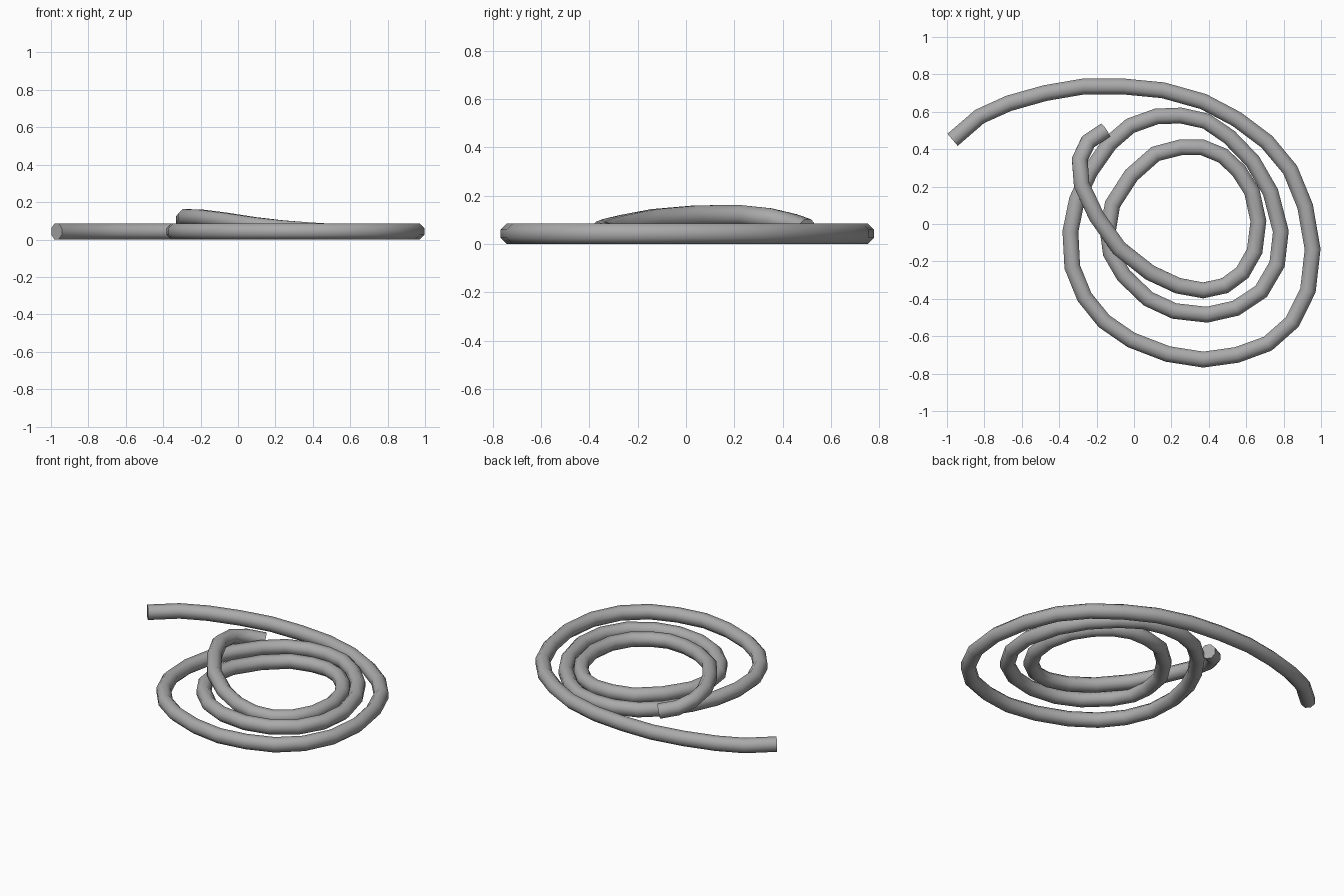
import bpy, bmesh, math
from mathutils import Vector

if "Cube" in bpy.data.objects:
    bpy.data.objects.remove(bpy.data.objects["Cube"])

SIDES, APOTHEM = 8, 0.0425
RADIUS = APOTHEM / math.cos(math.pi / SIDES)

# Hose centre line lying on the ground, from the outer end inwards (x, y)
flat = [(-.97, .45), (-.825, .575), (-.67, .645), (-.475, .70), (-.27, .735),
        (-.055, .735), (.155, .715), (.37, .655), (.55, .56), (.71, .44),
        (.835, .29), (.915, .095), (.955, -.135), (.93, -.355), (.845, -.525),
        (.715, -.64), (.55, -.70), (.37, -.725), (.18, -.695), (-.015, -.62),
        (-.16, -.52), (-.265, -.39), (-.33, -.23), (-.34, -.04), (-.305, .13),
        (-.235, .28), (-.13, .43), (-.02, .525), (.12, .575), (.25, .58),
        (.385, .55), (.51, .465), (.635, .335), (.73, .17), (.785, -.04),
        (.765, -.215), (.68, -.36), (.545, -.45), (.39, -.485), (.215, -.465),
        (.075, -.40), (-.055, -.275), (-.125, -.155), (-.14, -.04), (-.115, .105),
        (-.015, .26), (.115, .375), (.25, .41), (.365, .41), (.475, .365),
        (.56, .285), (.63, .175), (.665, .015), (.645, -.145), (.58, -.26),
        (.485, -.33)]
# Inner end climbing over the coils (x, y, z)
raised = [(.37, -.355, .05), (.235, -.33, .06), (.085, -.26, .077),
          (-.08, -.13, .102), (-.2, .04, .117), (-.28, .21, .12),
          (-.29, .345, .106), (-.245, .44, .082), (-.155, .50, .06)]
path = [Vector((x, y, APOTHEM)) for x, y in flat] + [Vector(p) for p in raised]

# Sweep an eight-sided ring along the path
bm = bmesh.new()
rings = []
for i, p in enumerate(path):
    tangent = (path[min(i + 1, len(path) - 1)] - path[max(i - 1, 0)]).normalized()
    side = tangent.cross(Vector((0, 0, 1))).normalized()
    up = side.cross(tangent)
    ring = []
    for k in range(SIDES):
        a = 2 * math.pi * (k + .5) / SIDES
        ring.append(bm.verts.new(p + RADIUS * (math.cos(a) * side + math.sin(a) * up)))
    rings.append(ring)
for r, s in zip(rings, rings[1:]):
    for k in range(SIDES):
        n = (k + 1) % SIDES
        bm.faces.new((r[k], r[n], s[n], s[k]))
# End caps
bm.faces.new(rings[0])
bm.faces.new(rings[-1])
bmesh.ops.recalc_face_normals(bm, faces=bm.faces)

mesh = bpy.data.meshes.new("coiled_hose")
bm.to_mesh(mesh)
bm.free()
hose = bpy.data.objects.new("coiled_hose", mesh)
bpy.context.collection.objects.link(hose)

grey = bpy.data.materials.new("hose_grey")
grey.diffuse_color = (.4, .4, .4, 1)
grey.use_nodes = True
grey.node_tree.nodes["Principled BSDF"].inputs["Base Color"].default_value = grey.diffuse_color
mesh.materials.append(grey)

# Smooth tube, sharp cap edges
bpy.context.view_layer.objects.active = hose
hose.select_set(True)
bpy.ops.object.shade_smooth_by_angle(angle=math.radians(60))
